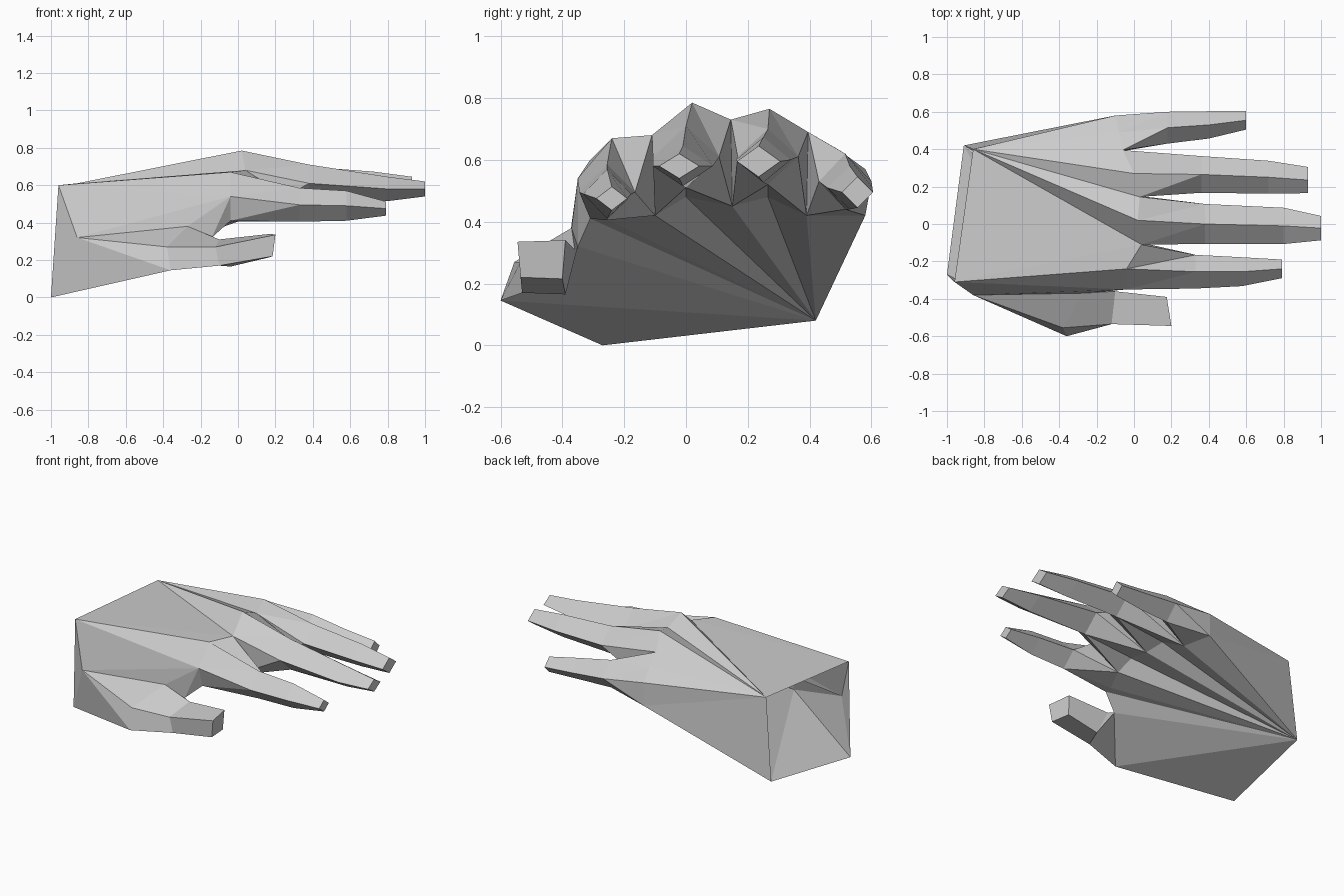
import bpy
import bmesh

cube = bpy.data.objects.get("Cube")
if cube:
    bpy.data.objects.remove(cube)

grey = bpy.data.materials.new("light_grey")
grey.use_nodes = True
grey.diffuse_color = (0.6, 0.6, 0.6, 1)
grey.node_tree.nodes["Principled BSDF"].inputs["Base Color"].default_value = grey.diffuse_color


def build(name, faces):
    """Make a flat-shaded object from faces given as lists of corner points."""
    bm = bmesh.new()
    for face in faces:
        bm.faces.new([bm.verts.new(p) for p in face])
    bmesh.ops.remove_doubles(bm, verts=bm.verts[:], dist=0.0005)
    bmesh.ops.recalc_face_normals(bm, faces=bm.faces[:])
    mesh = bpy.data.meshes.new(name)
    bm.to_mesh(mesh)
    bm.free()
    mesh.materials.append(grey)
    bpy.context.collection.objects.link(bpy.data.objects.new(name, mesh))


def bridge(a, b):
    """Quads between two rings of equal length."""
    n = len(a)
    return [[a[i], a[(i + 1) % n], b[(i + 1) % n], b[i]] for i in range(n)]


def diamond(x, y, z, w, h):
    """Four-sided finger section: top, far side, bottom, near side."""
    return [(x, y, z + h), (x, y + w, z), (x, y, z - h), (x, y - w, z)]


# Wrist opening
wrist_low_near = (-1, -.27, 0)
wrist_low_far = (-.91, .42, .08)
wrist_top_far = (-.86, .4, .61)
wrist_top_near = (-.96, -.31, .6)
wrist_side = (-.86, -.38, .32)

# Knuckles on the back of the hand and finger roots on the palm
index_top, index_root = (-.04, -.24, .67), (-.03, -.25, .405)
middle_top, middle_root = (.02, .02, .785), (.02, 0, .48)
ring_top, ring_root = (0, .27, .765), (0, .265, .48)
pinky_top, pinky_root = (-.08, .49, .635), (-.08, .49, .42)

# Upper and lower ends of the edges between the fingers, and the outer sides
near_up, near_low = (-.04, -.35, .54), (-.04, -.31, .41)
web_a_up, web_a_low = (.04, -.11, .68), (.04, -.1, .42)
web_b_up, web_b_low = (.03, .145, .73), (.03, .15, .45)
web_c_up, web_c_low = (-.06, .395, .69), (-.06, .39, .42)
far_up, far_low = (-.1, .58, .57), (-.1, .58, .42)

# Thumb root
thumb_inner = (-.27, -.37, .38)
thumb_ridge = (-.38, -.555, .27)
thumb_heel = (-.36, -.6, .145)
thumb_web = (-.14, -.35, .32)

# Palm shell: back of hand, near side, far side and underside
back_rim = [web_a_up, middle_top, web_b_up, ring_top, web_c_up, pinky_top, far_up]
under_rim = [wrist_low_near, thumb_heel, thumb_web, near_low, index_root, web_a_low,
             middle_root, web_b_low, ring_root, web_c_low, pinky_root, far_low]
palm = [[wrist_top_far, a, b] for a, b in zip(back_rim, back_rim[1:])]
palm += [[wrist_low_far, a, b] for a, b in zip(under_rim, under_rim[1:])]
palm += [
    [wrist_top_far, wrist_top_near, web_a_up],
    [wrist_top_near, index_top, web_a_up],
    [wrist_top_near, near_up, index_top],
    [wrist_top_near, wrist_side, near_up],
    [wrist_top_near, wrist_low_near, wrist_side],
    [wrist_side, thumb_inner, near_up],
    [thumb_inner, thumb_web, near_up],
    [thumb_web, near_low, near_up],
    [wrist_side, thumb_ridge, thumb_inner],
    [wrist_side, thumb_heel, thumb_ridge],
    [wrist_side, wrist_low_near, thumb_heel],
    [wrist_top_far, far_up, far_low],
    [wrist_top_far, far_low, wrist_low_far],
]
build("palm", palm)


def finger(name, root, joint, middle, tip):
    """Finger from a six-point root through two joints to a blunt tip."""
    top, far_u, far_l, low, near_l, near_u = root
    rings = [diamond(*s) for s in (joint, middle, tip)]
    t, f, b, n = rings[0]
    faces = [[top, far_u, f], [top, f, t], [far_u, far_l, f],
             [far_l, low, b], [far_l, b, f], [low, near_l, b], [near_l, n, b],
             [near_l, near_u, n], [near_u, top, t], [near_u, t, n]]
    for a, b in zip(rings, rings[1:]):
        faces += bridge(a, b)
    build(name, faces + [rings[-1]])


finger("index_finger",
       [index_top, web_a_up, web_a_low, index_root, near_low, near_up],
       (.33, -.255, .495, .09, .09), (.58, -.255, .49, .077, .08), (.79, -.24, .475, .05, .038))
finger("middle_finger",
       [middle_top, web_b_up, web_b_low, middle_root, web_a_low, web_a_up],
       (.38, 0, .61, .107, .1), (.8, -.01, .58, .097, .065), (1, -.022, .58, .065, .04))
finger("ring_finger",
       [ring_top, web_c_up, web_c_low, ring_root, web_b_low, web_b_up],
       (.36, .265, .61, .098, .09), (.72, .25, .6, .088, .073), (.93, .235, .595, .07, .05))
finger("little_finger",
       [pinky_top, far_up, far_low, pinky_root, web_c_low, web_c_up],
       (.18, .515, .53, .085, .09), (.4, .53, .51, .073, .07), (.6, .555, .495, .05, .05))

# Thumb: short four-sided tube with a blunt end
thumb_base = [thumb_inner, thumb_web, thumb_heel, thumb_ridge]
thumb_mid = [(-.1, -.36, .31), (-.04, -.39, .165), (-.1, -.53, .17), (-.12, -.535, .27)]
thumb_tip = [(.175, -.39, .34), (.17, -.4, .215), (.185, -.535, .22), (.2, -.545, .335)]
build("thumb", bridge(thumb_base, thumb_mid) + bridge(thumb_mid, thumb_tip) + [thumb_tip])
